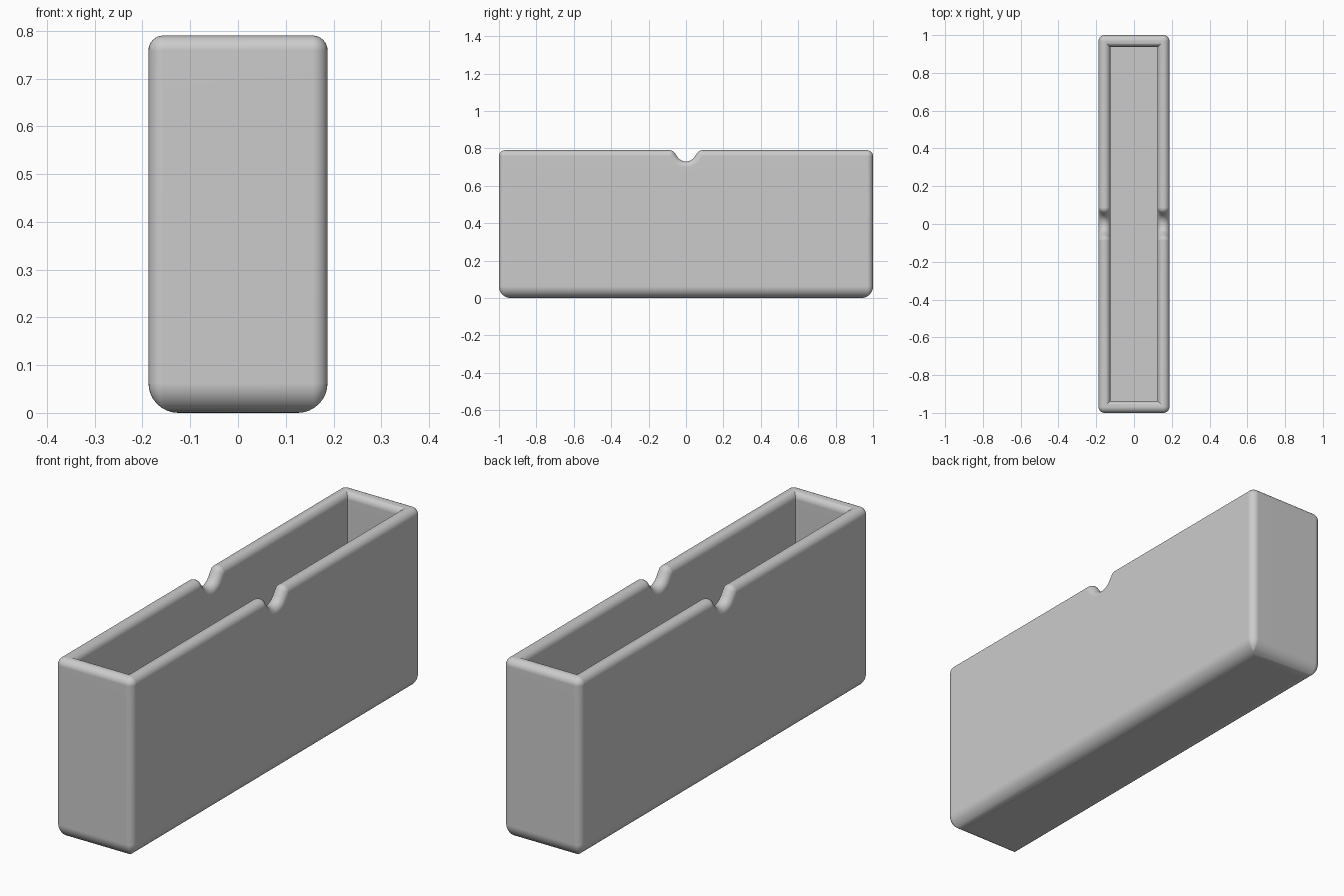
import bpy, bmesh
from math import sin, cos, pi, radians

cube = bpy.data.objects.get("Cube")
if cube:
    bpy.data.objects.remove(cube)

# Overall sizes
HX, HY, TOP = 0.1875, 1.0, 0.79
WALL, BOTTOM_R = 0.0625, 0.0625
R = WALL / 2
CORNER_STEPS, STEPS = 6, 8

# Notch outline: bottom arc, sloped flank, rounded shoulder
DEPTH, R_LOW, R_HIGH, SLOPE = 0.06, 0.055, 0.032, radians(55)
flank = (DEPTH - (R_LOW + R_HIGH) * (1 - cos(SLOPE))) * cos(SLOPE) / sin(SLOPE)
half_width = (R_LOW + R_HIGH) * sin(SLOPE) + flank
half = []  # y, drop below the rim, slope angle
for i in range(STEPS + 1):
    a = SLOPE * i / STEPS
    half.append((R_LOW * sin(a), DEPTH - R_LOW * (1 - cos(a)), a))
for i in range(STEPS + 1):
    a = SLOPE * (1 - i / STEPS)
    half.append((half_width - R_HIGH * sin(a), R_HIGH * (1 - cos(a)), a))
notch = [(-y, drop, -a) for y, drop, a in reversed(half[1:])] + half


def ring(inset, z, depth=None):
    """Rounded rectangle; depth is the distance under the rim, following the notch."""
    r = max(R - inset, 0)
    x, y = HX - inset, HY - inset

    def corner(sx, sy, start):
        angles = [start + pi / 2 * i / CORNER_STEPS for i in range(CORNER_STEPS + 1)]
        return [(sx * (x - r) + r * cos(a), sy * (y - r) + r * sin(a), z) for a in angles]

    def side(px):
        if depth is None:
            return [(px, ny, z) for ny, drop, a in notch]
        return [(px, ny + depth * sin(a), TOP - drop - depth * cos(a)) for ny, drop, a in notch]

    return (corner(1, -1, -pi / 2) + side(x) + corner(1, 1, 0)
            + corner(-1, 1, pi / 2) + side(-x)[::-1] + corner(-1, -1, pi))


# Cross-section from underside, up the outside, over the rim, down to the floor
rings = []
for i in range(STEPS + 1):
    a = pi / 2 * i / STEPS
    rings.append(ring(BOTTOM_R * (1 - sin(a)), BOTTOM_R * (1 - cos(a))))
rings.append(ring(0, TOP - DEPTH - 2 * R))
for i in range(2 * STEPS + 1):
    a = pi * i / (2 * STEPS)
    d = R * (1 - sin(a))
    rings.append(ring(R * (1 - cos(a)), TOP - d, d))
rings.append(ring(WALL, TOP - DEPTH - 2 * R))
rings.append(ring(WALL, WALL))

bm = bmesh.new()
loops = [[bm.verts.new(p) for p in pts] for pts in rings]
for low, high in zip(loops, loops[1:]):
    for i in range(len(low)):
        j = (i + 1) % len(low)
        bm.faces.new((low[i], low[j], high[j], high[i]))
bm.faces.new(loops[0][::-1])
bm.faces.new(loops[-1])
bmesh.ops.remove_doubles(bm, verts=bm.verts, dist=0.0002)
bmesh.ops.recalc_face_normals(bm, faces=bm.faces)
mesh = bpy.data.meshes.new("open_box")
bm.to_mesh(mesh)
bm.free()

# Plain grey material
grey = bpy.data.materials.new("plain_grey")
grey.use_nodes = True
colour = (0.6, 0.6, 0.6, 1)
grey.diffuse_color = colour
grey.node_tree.nodes["Principled BSDF"].inputs["Base Color"].default_value = colour
mesh.materials.append(grey)

box = bpy.data.objects.new("open_box", mesh)
bpy.context.collection.objects.link(box)
bpy.context.view_layer.objects.active = box
box.select_set(True)
bpy.ops.object.shade_smooth_by_angle(angle=radians(35))
weighted = box.modifiers.new("even_shading", "WEIGHTED_NORMAL")
weighted.keep_sharp = True
